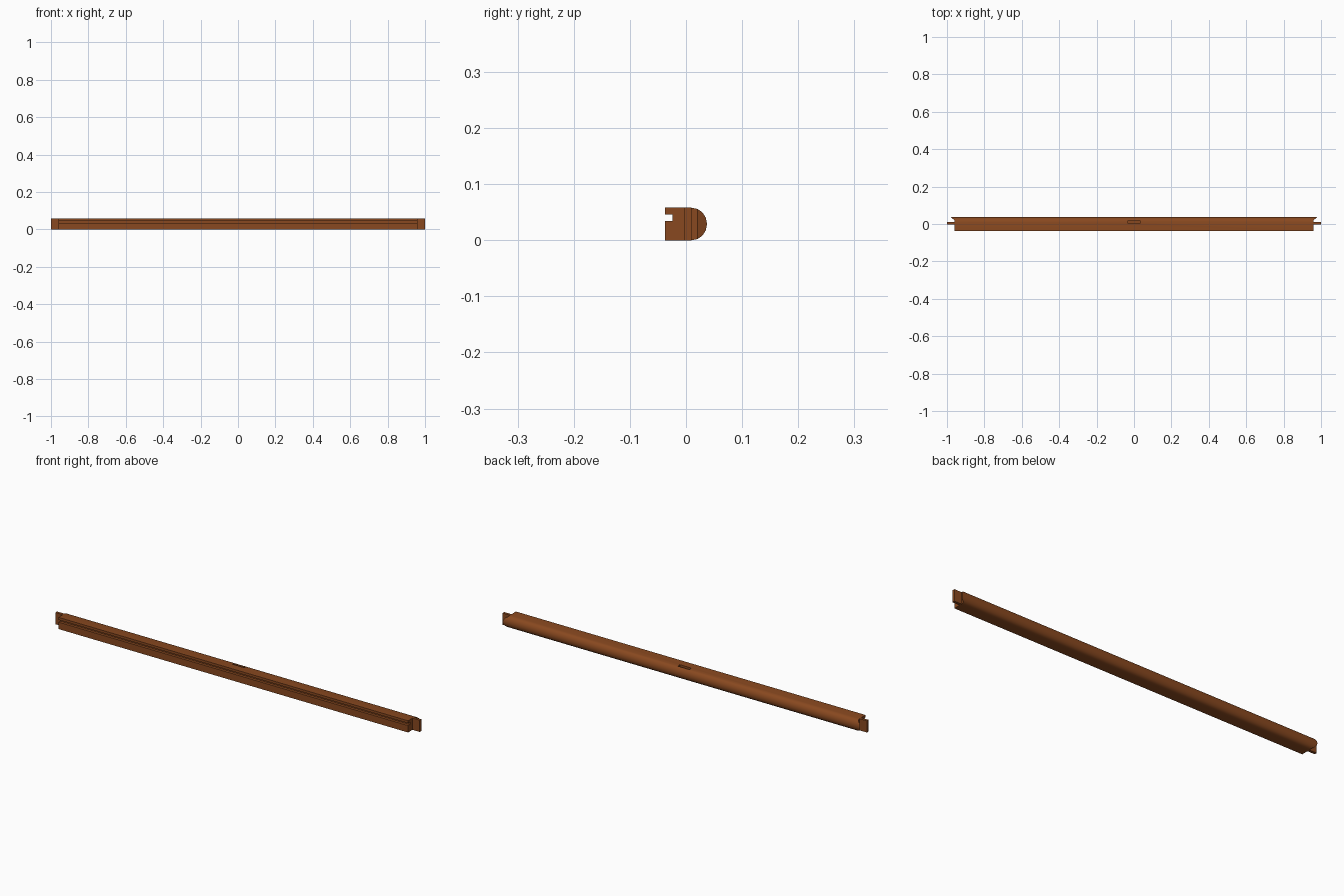
import bpy, bmesh, math

if "Cube" in bpy.data.objects:
    bpy.data.objects.remove(bpy.data.objects["Cube"])

H = 0.058            # rail height
YB = 0.0375          # half depth
BODY = 0.96          # half length between tenon shoulders

wood = bpy.data.materials.new("brown wood")
wood.diffuse_color = (0.25, 0.066, 0.014, 1)
wood.use_nodes = True
wood.node_tree.nodes["Principled BSDF"].inputs["Base Color"].default_value = wood.diffuse_color


def finish(name, bm):
    bmesh.ops.recalc_face_normals(bm, faces=bm.faces)
    me = bpy.data.meshes.new(name)
    bm.to_mesh(me)
    bm.free()
    me.materials.append(wood)
    ob = bpy.data.objects.new(name, me)
    bpy.context.collection.objects.link(ob)
    return ob


def box(name, x0, x1, y0, y1, z0, z1):
    bm = bmesh.new()
    bmesh.ops.create_cube(bm, size=1)
    for v in bm.verts:
        v.co.x = (x0 + x1) / 2 + v.co.x * (x1 - x0)
        v.co.y = (y0 + y1) / 2 + v.co.y * (y1 - y0)
        v.co.z = (z0 + z1) / 2 + v.co.z * (z1 - z0)
    return finish(name, bm)


# Cross-section: square front with glazing groove, rounded back
R0 = 0.010
arc = []
for i in range(9):
    a = -math.pi / 2 + math.pi * i / 8
    arc.append((R0 + (YB - R0) * math.cos(a), H / 2 + H / 2 * math.sin(a)))
profile = [(-YB, 0)] + arc + [(-YB, H), (-YB, 0.046), (-0.024, 0.046),
                             (-0.024, 0.034), (-YB, 0.034)]
LO, HI = 2, 8        # profile points where the mitred nose begins
Y_MITRE = profile[LO][0]

# Rail: extruded profile whose rounded nose runs out past the shoulders
bm = bmesh.new()
rings = []
for s in (-1, 1):
    ring = [bm.verts.new((s * (BODY + 1.25 * max(0, y - Y_MITRE)), y, z))
            for y, z in profile]
    rings.append(ring)
    bm.faces.new(ring[LO:HI + 1])
    bm.faces.new(ring[HI:] + ring[:LO + 1])
n = len(profile)
for i in range(n):
    j = (i + 1) % n
    bm.faces.new((rings[0][i], rings[0][j], rings[1][j], rings[1][i]))
rail = finish("rail", bm)

# Mortise in the middle of the top
cutter = box("mortise_cutter", -0.032, 0.032, 0.003, 0.018, 0.028, 0.1)
mod = rail.modifiers.new("mortise", 'BOOLEAN')
mod.operation = 'DIFFERENCE'
mod.solver = 'EXACT'
mod.object = cutter
bpy.context.view_layer.objects.active = rail
rail.select_set(True)
bpy.ops.object.modifier_apply(modifier=mod.name)
bpy.data.objects.remove(cutter, do_unlink=True)
bpy.ops.object.shade_smooth_by_angle(angle=math.radians(30))

# Tenons at both ends
box("left_tenon", -1, -BODY, -0.003, 0.010, 0, H)
box("right_tenon", BODY, 1, -0.003, 0.010, 0, H)
